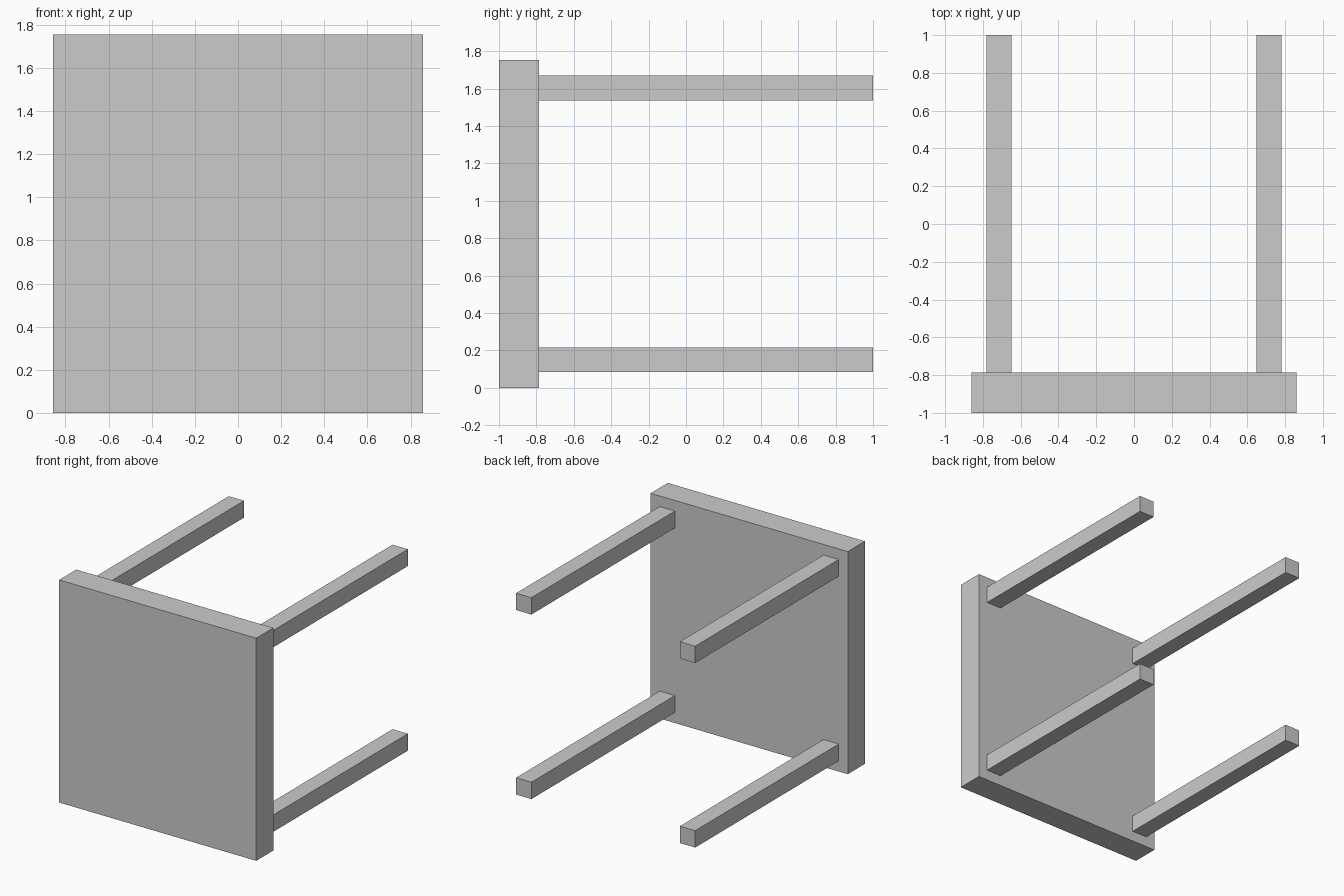
import bpy

if "Cube" in bpy.data.objects:
    bpy.data.objects.remove(bpy.data.objects["Cube"])


def box(name, x, y, z):
    """Axis-aligned box from (min, max) pairs."""
    bpy.ops.mesh.primitive_cube_add(size=1)
    ob = bpy.context.object
    ob.name = name
    ob.location = [(a + b) / 2 for a, b in (x, y, z)]
    ob.scale = [b - a for a, b in (x, y, z)]
    bpy.ops.object.transform_apply(location=False, rotation=False, scale=True)
    return ob


HALF_W, HEIGHT = 0.859, 1.754   # table top width / 2 and height
TOP_BACK = -0.787               # inner face of the table top
LEG_X, LEG_Z = 0.714, 0.727     # leg centre offsets from the top's centre
LEG = 0.0665                    # half leg thickness

# Table top, standing on its edge
box("table_top", (-HALF_W, HALF_W), (-1, TOP_BACK), (0, HEIGHT))

# Four legs pointing backwards
for sx, side in ((-1, "left"), (1, "right")):
    for sz, level in ((-1, "lower"), (1, "upper")):
        cx, cz = sx * LEG_X, HEIGHT / 2 + sz * LEG_Z
        box(f"{level}_{side}_leg", (cx - LEG, cx + LEG), (TOP_BACK, 1),
            (cz - LEG, cz + LEG))
